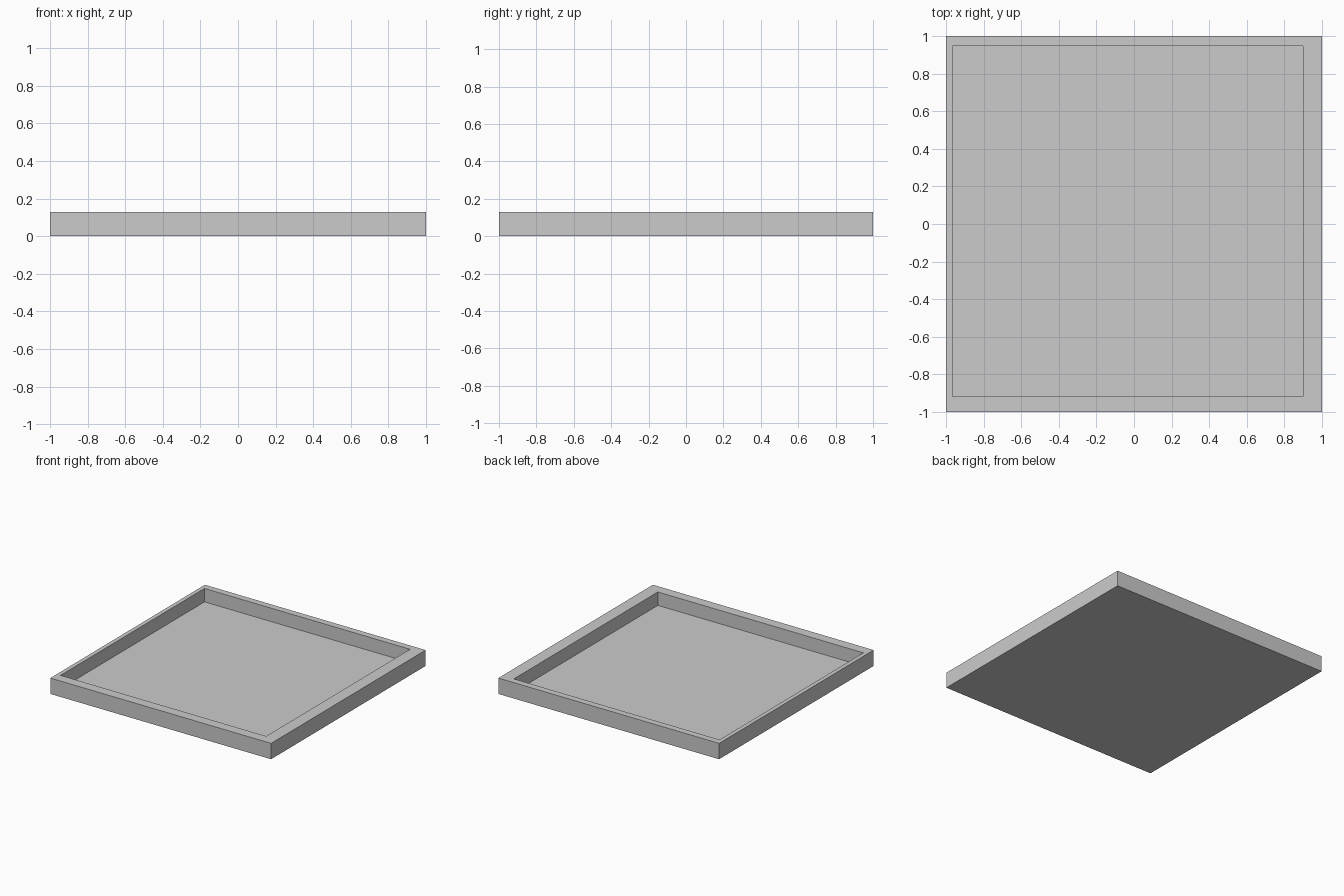
import bpy
import bmesh
from mathutils import Vector, Matrix

if "Cube" in bpy.data.objects:
    bpy.data.objects.remove(bpy.data.objects["Cube"])

HEIGHT, FLOOR = 0.13, 0.02
POCKET_SIZE = 1.806
POCKET_CENTRE = (-0.034, 0.014)

# Outer slab
bm = bmesh.new()
bmesh.ops.create_cube(bm, size=1, matrix=Matrix.Translation((0, 0, HEIGHT / 2)) @ Matrix.Diagonal((2, 2, HEIGHT, 1)))
top = max(bm.faces, key=lambda f: f.calc_center_median().z)

# Rim: inset the top, then shift the opening off centre
bmesh.ops.inset_region(bm, faces=[top], thickness=(2 - POCKET_SIZE) / 2)
bmesh.ops.translate(bm, verts=top.verts, vec=(*POCKET_CENTRE, 0))

# Pocket: inner walls straight down to the floor
new = bmesh.ops.extrude_discrete_faces(bm, faces=[top])["faces"][0]
bmesh.ops.translate(bm, verts=new.verts, vec=Vector((0, 0, FLOOR - HEIGHT)))
bmesh.ops.recalc_face_normals(bm, faces=bm.faces)

mesh = bpy.data.meshes.new("tray")
bm.to_mesh(mesh)
bm.free()
bpy.context.collection.objects.link(bpy.data.objects.new("tray", mesh))
